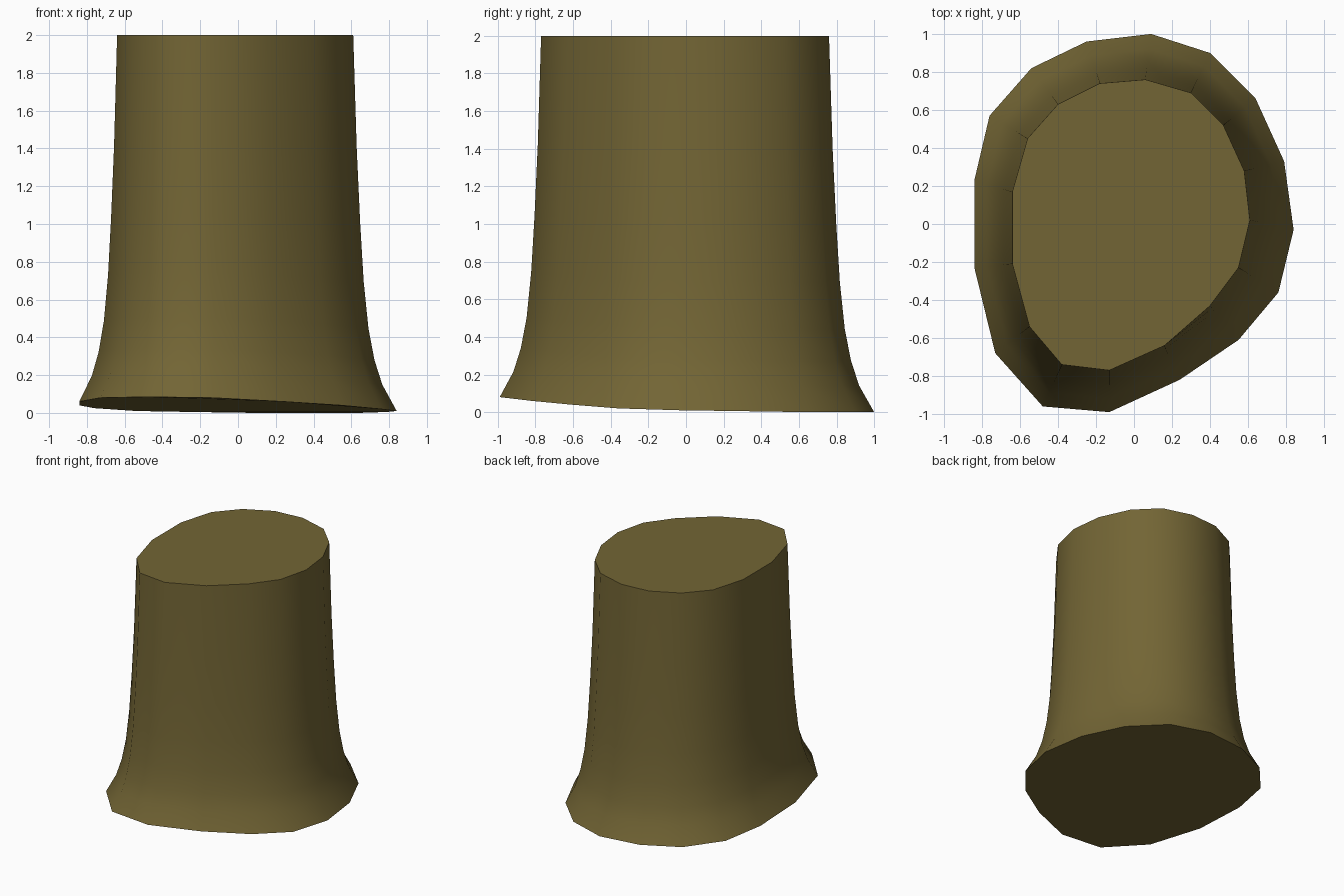
import bpy
import bmesh
import math
from mathutils import Vector

default_cube = bpy.data.objects.get("Cube")
if default_cube:
    bpy.data.objects.remove(default_cube, do_unlink=True)

# Cross-sections at the foot and at the cut top, clockwise from the back
foot_outline = [
    (.09, 1), (.4, .9), (.64, .66), (.79, .33), (.84, -.03), (.76, -.36),
    (.55, -.61), (.24, -.82), (-.13, -.99), (-.48, -.96), (-.73, -.68),
    (-.84, -.23), (-.84, .23), (-.76, .57), (-.54, .82), (-.25, .96)]
top_outline = [
    (.06, .76), (.3, .69), (.47, .52), (.58, .28), (.61, .02), (.55, -.23),
    (.4, -.43), (.16, -.64), (-.13, -.77), (-.38, -.74), (-.55, -.54),
    (-.64, -.21), (-.64, .17), (-.56, .45), (-.4, .63), (-.18, .74)]

# The foot rises gently towards the front
foot_lift = [0, 0, 0, .005, .01, .02, .04, .06, .08, .085, .08, .06, .04,
             .025, .01, .005]

# Flare profile: height, and how far the ring has spread towards the foot
HEIGHT = 2
flare = [(0, 1), (.14, .67), (.27, .49), (.44, .35), (.69, .24),
         (1, .16), (1.4, .08), (HEIGHT, 0)]


def make_bark_material():
    material = bpy.data.materials.new("olive_brown")
    colour = (.17, .13, .035, 1)
    material.diffuse_color = colour
    material.use_nodes = True
    shader = material.node_tree.nodes["Principled BSDF"]
    shader.inputs["Base Color"].default_value = colour
    return material


def add_ring(bm, height, spread):
    """One cross-section, blended between the top and foot outlines."""
    ring = []
    for top, foot, lift in zip(top_outline, foot_outline, foot_lift):
        point = Vector(top).lerp(Vector(foot), spread)
        z = height + lift * (1 - height / HEIGHT)
        ring.append(bm.verts.new((point.x, point.y, z)))
    return ring


# Stump body: lofted rings closed with flat caps
bm = bmesh.new()
rings = [add_ring(bm, height, spread) for height, spread in flare]
for lower, upper in zip(rings, rings[1:]):
    for i in range(len(lower)):
        bm.faces.new((lower[i - 1], lower[i], upper[i], upper[i - 1]))
bm.faces.new(rings[0])
bm.faces.new(rings[-1])
bmesh.ops.recalc_face_normals(bm, faces=bm.faces)

mesh = bpy.data.meshes.new("stump")
bm.to_mesh(mesh)
bm.free()
mesh.materials.append(make_bark_material())
stump = bpy.data.objects.new("stump", mesh)
bpy.context.collection.objects.link(stump)

# Smooth sides, sharp rims
bpy.ops.object.select_all(action="DESELECT")
stump.select_set(True)
bpy.context.view_layer.objects.active = stump
bpy.ops.object.shade_smooth_by_angle(angle=math.radians(60))
